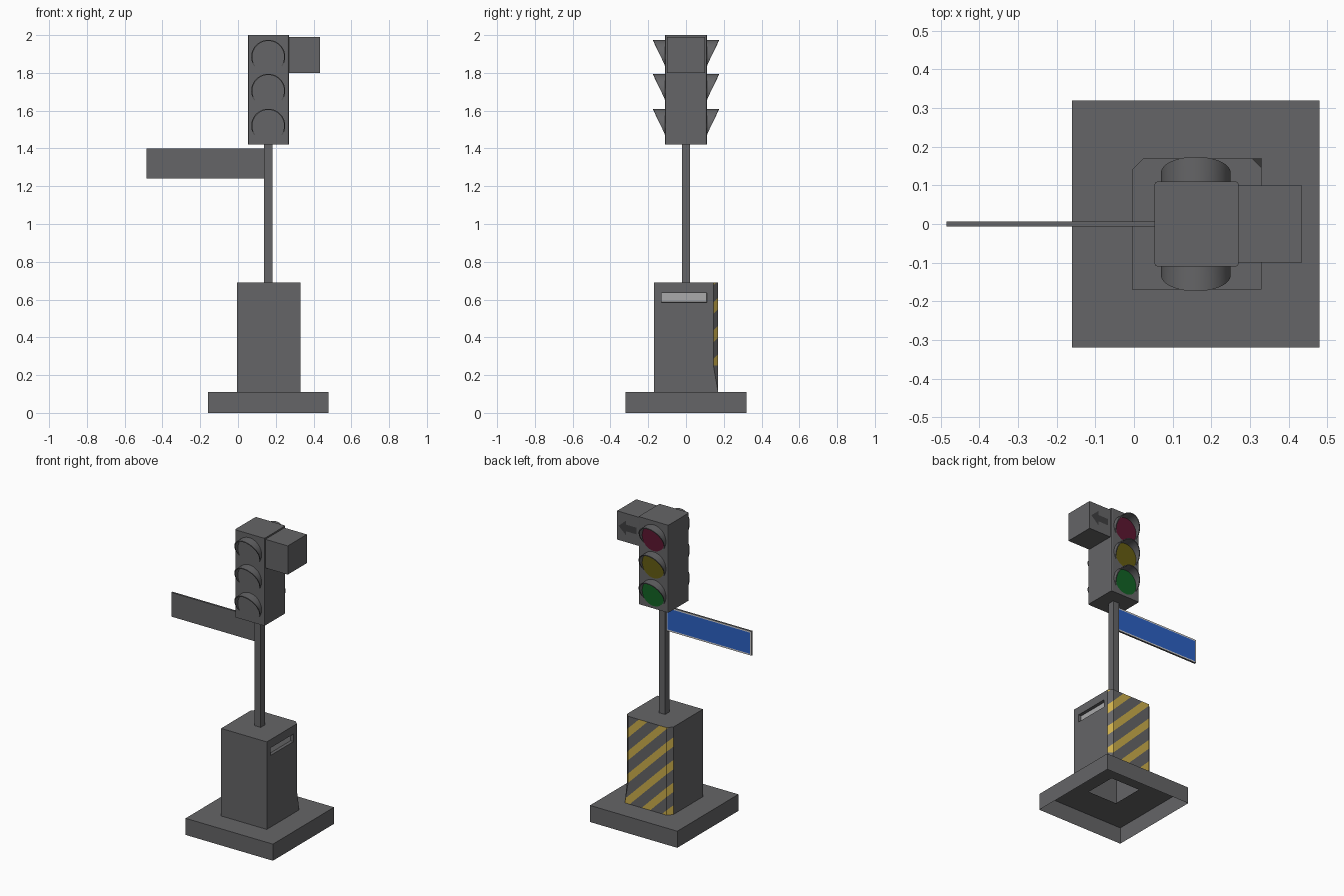
import bpy, bmesh, math
from mathutils import Vector

if "Cube" in bpy.data.objects:
    bpy.data.objects.remove(bpy.data.objects["Cube"], do_unlink=True)


def material(name, r, g, b):
    m = bpy.data.materials.new(name)
    m.use_nodes = True
    m.diffuse_color = (r, g, b, 1)
    bsdf = m.node_tree.nodes["Principled BSDF"]
    bsdf.inputs["Base Color"].default_value = (r, g, b, 1)
    bsdf.inputs["Roughness"].default_value = 0.8
    return m


GREY = material("body grey", 0.13, 0.13, 0.135)
DARK = material("arrow dark grey", 0.05, 0.05, 0.052)
PALE = material("slot pale grey", 0.4, 0.4, 0.41)
WHITE = material("sign border white", 0.6, 0.6, 0.62)
BLUE = material("sign blue", 0.025, 0.12, 0.55)
YELLOW = material("stripe yellow", 0.6, 0.42, 0.07)
RED_LENS = material("lens red", 0.11, 0.008, 0.03)
AMBER_LENS = material("lens amber", 0.13, 0.11, 0.006)
GREEN_LENS = material("lens green", 0.006, 0.125, 0.018)

CX = 0.16  # axis of the post


def finish(name, bm, *mats):
    mesh = bpy.data.meshes.new(name)
    bm.normal_update()
    bm.to_mesh(mesh)
    bm.free()
    for m in mats:
        mesh.materials.append(m)
    ob = bpy.data.objects.new(name, mesh)
    bpy.context.collection.objects.link(ob)
    return ob


def box_bm(lo, hi):
    bm = bmesh.new()
    bmesh.ops.create_cube(bm, size=1)
    lo, hi = Vector(lo), Vector(hi)
    for v in bm.verts:
        v.co = (lo + hi) / 2 + v.co * (hi - lo)
    bm.normal_update()
    return bm


def faces_along(bm, direction):
    return [f for f in bm.faces if f.normal.dot(Vector(direction)) > 0.9]


def cut(bm, faces, point, normal):
    geom = set(faces)
    for f in faces:
        geom.update(f.edges, f.verts)
    bmesh.ops.bisect_plane(bm, geom=list(geom), plane_co=point, plane_no=normal, dist=1e-5)
    bm.normal_update()


# Hollow foot, open below, with a cable hole under the cabinet
bm = box_bm((CX - 0.32, -0.32, 0), (CX + 0.32, 0.32, 0.11))
bmesh.ops.delete(bm, geom=faces_along(bm, (0, 0, -1)), context="FACES_ONLY")
top = faces_along(bm, (0, 0, 1))
bmesh.ops.inset_individual(bm, faces=top, thickness=0.3)
bmesh.ops.delete(bm, geom=top, context="FACES")
finish("foot", bm, GREY)

# Cabinet: chamfered rear corners, the left one stopping above the foot
FLOOR, STOP, ROOF = 0.11, 0.25, 0.69
LO, HI, D, C = -0.005, 0.33, 0.17, 0.03
bm = bmesh.new()


def column(x, y, *heights):
    return [bm.verts.new((x, y, z)) for z in heights]


b0, t0 = column(LO, -D, FLOOR, ROOF)
b1, t1 = column(HI, -D, FLOOR, ROOF)
b2, = column(HI, D, FLOOR)
ma, ta = column(HI, D - 0.025, STOP, ROOF)
mb, tb = column(HI - 0.025, D, STOP, ROOF)
b3, t3 = column(LO + C, D, FLOOR, ROOF)
b4, t4 = column(LO, D - C, FLOOR, ROOF)
for loop in ((b0, b1, t1, t0), (b1, b2, ma, ta, t1), (b2, mb, ma), (ma, mb, tb, ta),
             (b2, b3, t3, tb, mb), (b3, b4, t4, t3), (b4, b0, t0, t4),
             (t0, t1, ta, tb, t3, t4)):
    bm.faces.new(loop)
bm.normal_update()


def striped_faces():
    return [f for f in bm.faces if f.normal.y > 0.5 and abs(f.normal.z) < 0.05]


# Diagonal hazard stripes on the rear and its chamfers
PERIOD, HALF, PHASE = 0.15, 0.031, 0.735
for k in range(-5, 4):
    for side in (-HALF, HALF):
        cut(bm, striped_faces(), (0, 0, PHASE + k * PERIOD + side), (1, 0, 1))
for f in striped_faces():
    c = f.calc_center_median()
    offset = (c.x + c.z - PHASE + PERIOD / 2) % PERIOD - PERIOD / 2
    f.material_index = 1 if abs(offset) < HALF else 0

# Recessed slot on the left side
for point, normal in (((0, 0, 0.585), (0, 0, 1)), ((0, 0, 0.635), (0, 0, 1)),
                      ((0, -0.13, 0), (0, 1, 0)), ((0, 0.11, 0), (0, 1, 0))):
    cut(bm, faces_along(bm, (1, 0, 0)), point, normal)
slot = [f for f in faces_along(bm, (1, 0, 0))
        if abs(f.calc_center_median().z - 0.61) < 0.02
        and abs(f.calc_center_median().y + 0.01) < 0.05]
bmesh.ops.inset_individual(bm, faces=slot, thickness=0.002, depth=-0.02)
for f in slot:
    f.material_index = 2
finish("cabinet", bm, GREY, YELLOW, PALE)

# Post
finish("post", box_bm((CX - 0.022, -0.022, ROOF), (CX + 0.022, 0.022, 1.425)), GREY)

# Street sign with a white border and a blue panel on the rear
bm = box_bm((-0.485, -0.006, 1.24), (CX - 0.02, 0.007, 1.4))
panel = faces_along(bm, (0, 1, 0))
rim = bmesh.ops.inset_individual(bm, faces=panel, thickness=0.014)["faces"]
for f in rim:
    f.material_index = 1
for f in panel:
    f.material_index = 2
finish("street_sign", bm, GREY, WHITE, BLUE)

# Signal head
bm = box_bm((0.053, -0.11, 1.42), (0.271, 0.11, 2.0))
edges = [e for e in bm.edges if abs(e.verts[0].co.z - e.verts[1].co.z) > 0.1]
bmesh.ops.bevel(bm, geom=edges, offset=0.008, segments=2, profile=0.5, affect="EDGES")
finish("signal_head", bm, GREY)


def disc(name, z, side, mat):
    bm = bmesh.new()
    ring = [bm.verts.new((CX + 0.083 * math.cos(a), side * 0.112, z + 0.083 * math.sin(a)))
            for a in (math.tau * i / 32 for i in range(32))]
    face = bm.faces.new(ring)
    face.normal_update()
    if face.normal.y * side < 0:
        face.normal_flip()
    finish(name, bm, mat)


def visor(name, z, side):
    # Tube cut on a slant, longest at the top
    bm = bmesh.new()
    steps, start = 32, math.radians(-34)
    sweep = math.pi - 2 * start
    rows = []
    for i in range(steps + 1):
        a = start + sweep * i / steps
        rows.append([])
        for r in (0.09, 0.084):
            reach = max(0.001, 0.064 * (1 - (0.09 - 0.09 * math.sin(a)) / 0.14))
            for y in (0.108, 0.11 + reach):
                rows[-1].append(bm.verts.new(
                    (CX + r * math.cos(a), side * y, z + r * math.sin(a))))
    for p, q in zip(rows, rows[1:]):
        for i, j in ((0, 1), (1, 3), (3, 2)):
            bm.faces.new((p[i], p[j], q[j], q[i]))
    bmesh.ops.recalc_face_normals(bm, faces=bm.faces)
    ob = finish(name, bm, GREY)
    bpy.context.view_layer.objects.active = ob
    ob.select_set(True)
    bpy.ops.object.shade_smooth_by_angle(angle=math.radians(35))
    ob.select_set(False)


# Three lamps on each face, coloured on the rear only
for word, z, mat in (("top", 1.885, RED_LENS), ("middle", 1.705, AMBER_LENS),
                     ("bottom", 1.52, GREEN_LENS)):
    for where, side in (("front", -1), ("rear", 1)):
        disc(f"{word}_{where}_lens", z, side, mat if side > 0 else GREY)
        visor(f"{word}_{where}_visor", z, side)

# Side box with an arrow pointing outward on the rear
finish("arrow_box", box_bm((0.268, -0.1, 1.8), (0.435, 0.1, 1.99)), GREY)
bm = bmesh.new()
outline = [(0.07, 0), (0.015, 0.05), (0.015, 0.022), (-0.06, 0.022),
           (-0.06, -0.022), (0.015, -0.022), (0.015, -0.05)]
arrow = bm.faces.new([bm.verts.new((0.352 + x, 0.102, 1.895 + z)) for x, z in outline])
arrow.normal_update()
if arrow.normal.y < 0:
    arrow.normal_flip()
finish("arrow", bm, DARK)
